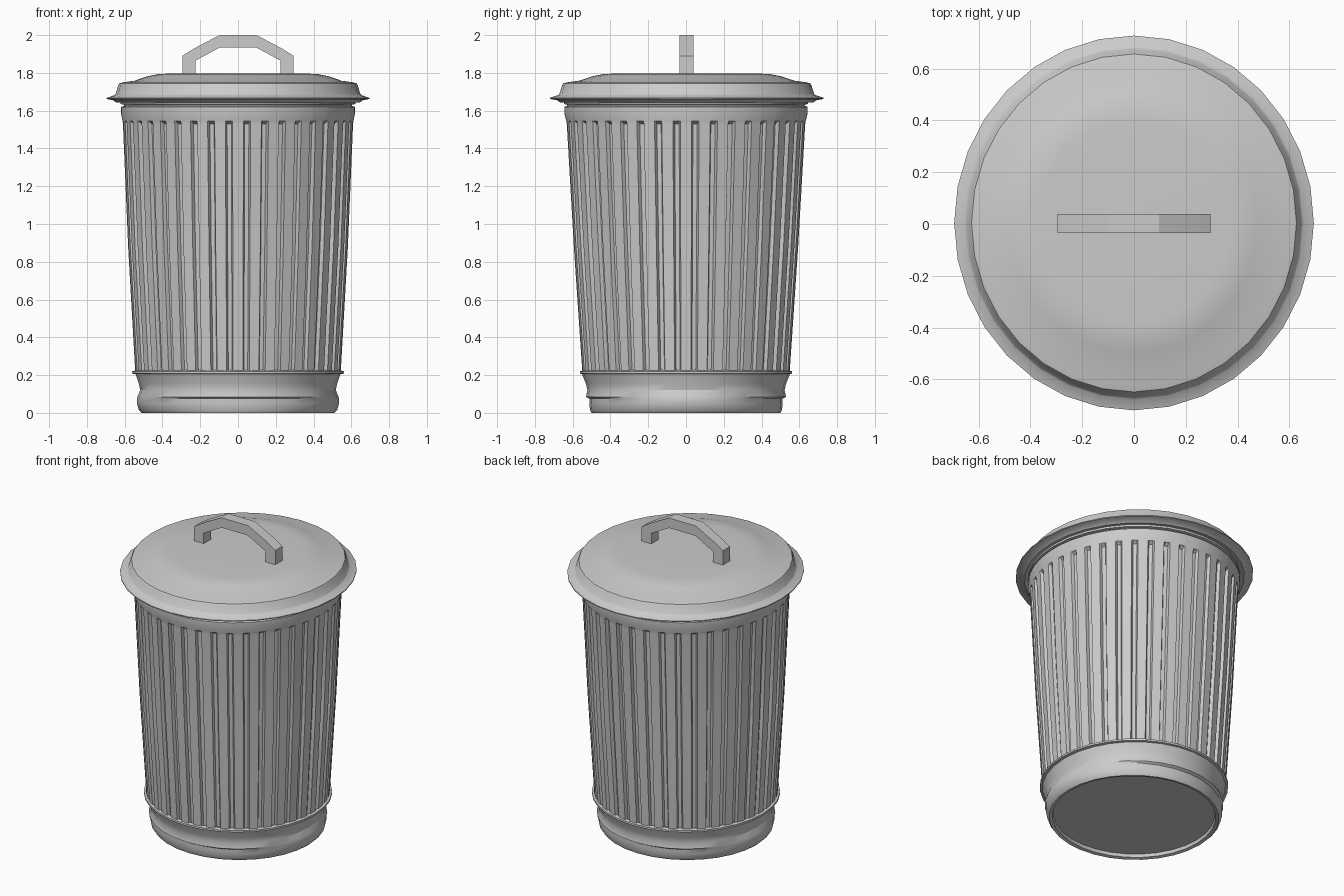
import bpy, bmesh, math

if "Cube" in bpy.data.objects:
    bpy.data.objects.remove(bpy.data.objects["Cube"])

RIBS = 40


def make_object(name, bm, angle=32):
    bmesh.ops.recalc_face_normals(bm, faces=bm.faces)
    me = bpy.data.meshes.new(name)
    bm.to_mesh(me)
    bm.free()
    ob = bpy.data.objects.new(name, me)
    bpy.context.collection.objects.link(ob)
    bpy.ops.object.select_all(action='DESELECT')
    ob.select_set(True)
    bpy.context.view_layer.objects.active = ob
    bpy.ops.object.shade_smooth_by_angle(angle=math.radians(angle))
    return ob


def lathe(name, profile, angles, depth=None, cap_start=False, cap_end=False, y_off=0.0):
    """Spin (rx, ry, z) rows around z; depth(row, step) pulls a vertex inward."""
    bm = bmesh.new()
    rings = []
    for r, (rx, ry, z) in enumerate(profile):
        ring = []
        for i, a in enumerate(angles):
            d = depth(r, i) if depth else 0
            ring.append(bm.verts.new(((rx - d) * math.cos(a), (ry - d) * math.sin(a) + y_off, z)))
        rings.append(ring)
    n = len(angles)
    for lo, hi in zip(rings, rings[1:]):
        for i in range(n):
            j = (i + 1) % n
            bm.faces.new((lo[i], lo[j], hi[j], hi[i]))
    if cap_start:
        bm.faces.new(rings[0][::-1])
    if cap_end:
        bm.faces.new(rings[-1])
    return make_object(name, bm)


def even(n):
    return [2 * math.pi * i / n for i in range(n)]


# base: recessed floor, foot, waist and raised band
lathe("base", [
    (0.485, 0.475, 0.025), (0.49, 0.48, 0.005), (0.51, 0.50, 0.0), (0.525, 0.508, 0.015),
    (0.535, 0.512, 0.05), (0.535, 0.512, 0.075), (0.532, 0.53, 0.085),
    (0.518, 0.522, 0.12), (0.525, 0.53, 0.155), (0.542, 0.55, 0.205),
    (0.56, 0.562, 0.208), (0.56, 0.562, 0.22), (0.54, 0.542, 0.226)],
    even(32), cap_start=True)

# body: ribbed wall, four vertices per rib, fading into plain bands at both ends
step = 2 * math.pi / RIBS
rib_angles = [step * (k + f) for k in range(RIBS) for f in (-0.30, 0.30, 0.38, 0.62)]
lathe("ribbed_body", [
    (0.53, 0.535, 0.215), (0.545, 0.55, 0.222), (0.582, 0.594, 0.87), (0.61, 0.632, 1.53),
    (0.612, 0.634, 1.545), (0.62, 0.645, 1.585), (0.62, 0.645, 1.62), (0.605, 0.63, 1.625)],
    rib_angles,
    depth=lambda r, i: 0.02 if 1 <= r <= 3 and i % 4 >= 2 else 0)

# rim of the can just under the lid
lathe("body_rim", [
    (0.60, 0.625, 1.615), (0.605, 0.63, 1.632), (0.622, 0.647, 1.635),
    (0.622, 0.647, 1.65), (0.60, 0.625, 1.66)], even(32))

# lid: flared lip, steep side and shallow dome with flat top
lathe("lid", [
    (0.59, 0.615, 1.652), (0.645, 0.67, 1.643), (0.66, 0.685, 1.655),
    (0.695, 0.724, 1.662), (0.695, 0.724, 1.668), (0.655, 0.682, 1.682),
    (0.647, 0.674, 1.69), (0.634, 0.66, 1.735), (0.628, 0.653, 1.745),
    (0.605, 0.63, 1.751), (0.55, 0.573, 1.758), (0.48, 0.50, 1.782),
    (0.42, 0.44, 1.794), (0.37, 0.39, 1.796)],
    even(32), cap_end=True, y_off=0.004)

# handle: angular arch, mirrored from its right half
half = [((0.225, 1.785), (0.295, 1.785)), ((0.225, 1.865), (0.295, 1.89)),
        ((0.225, 1.865), (0.228, 1.932)), ((0.095, 1.935), (0.097, 2.0))]
outer = [p[1] for p in half]
inner = [half[0][0], half[1][0], half[3][0]]
mirror = lambda pts: [(-x, z) for x, z in reversed(pts)]
outer, inner = outer + mirror(outer), inner + mirror(inner)
bm = bmesh.new()
face = bm.faces.new([bm.verts.new((x, -0.034, z)) for x, z in outer + inner[::-1]])
ext = bmesh.ops.extrude_face_region(bm, geom=[face])
verts = [g for g in ext["geom"] if isinstance(g, bmesh.types.BMVert)]
bmesh.ops.translate(bm, verts=verts, vec=(0, 0.073, 0))
bmesh.ops.triangulate(bm, faces=[f for f in bm.faces if len(f.verts) > 4])
make_object("lid_handle", bm, 15)
